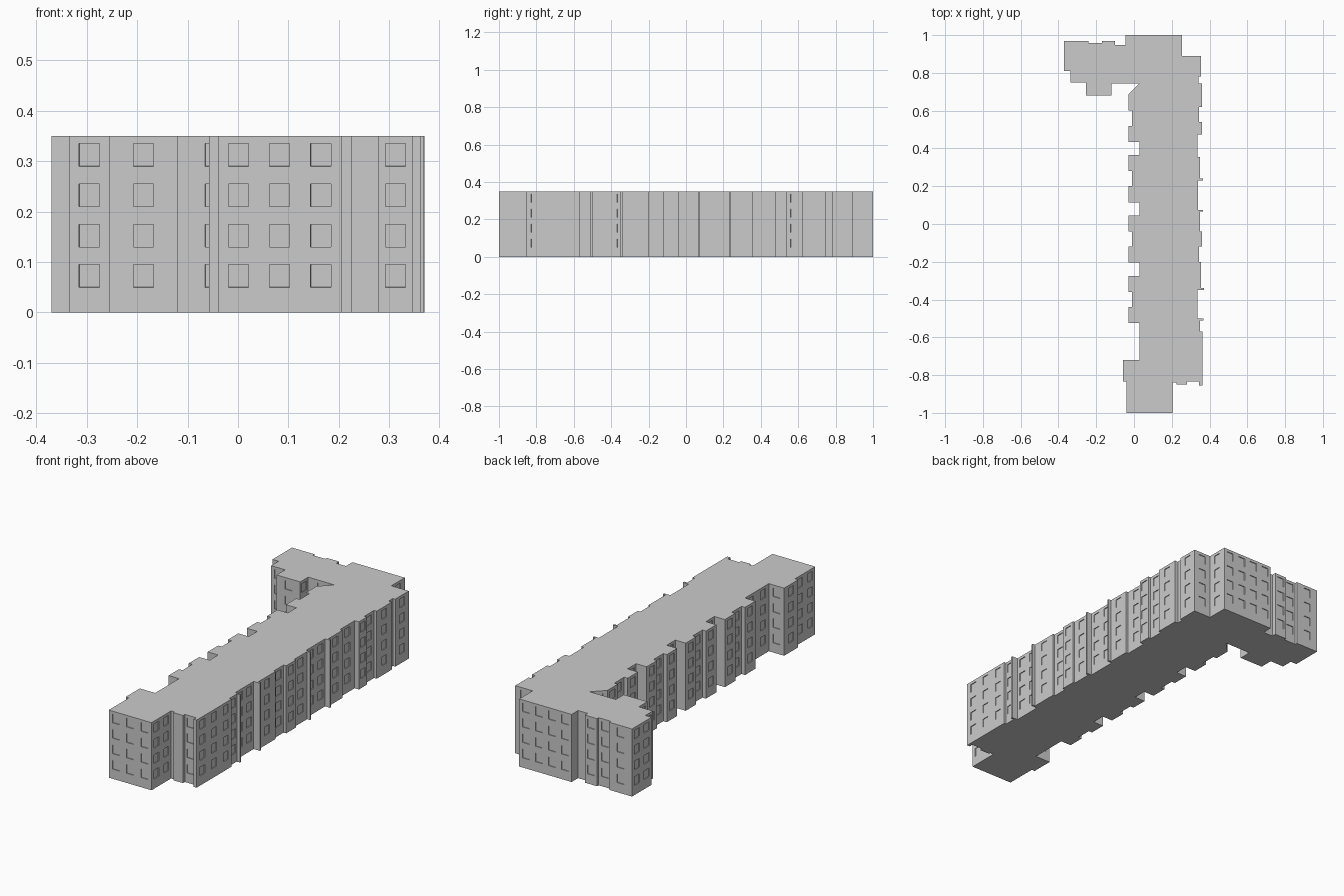
import bpy
import bmesh
from mathutils import Vector

cube = bpy.data.objects.get("Cube")
if cube:
    bpy.data.objects.remove(cube, do_unlink=True)

HEIGHT = 0.35
FLOORS = 4
FLOOR_PITCH = 0.08
SILL = 0.05
WINDOW_HEIGHT = 0.045
WINDOW_WIDTH = 0.04
RECESS = 0.004


def make_material(name, rgb):
    mat = bpy.data.materials.new(name)
    mat.use_nodes = True
    colour = (*rgb, 1.0)
    mat.diffuse_color = colour
    mat.node_tree.nodes["Principled BSDF"].inputs["Base Color"].default_value = colour
    return mat


def stepped_side(start_y, runs):
    """Straight runs along y, each given as (x, end y)."""
    corners, y = [], start_y
    for x, end_y in runs:
        corners += [(x, y), (x, end_y)]
        y = end_y
    return corners


def stepped_end(start_x, runs):
    """Straight runs along x, each given as (y, end x)."""
    return [(x, y) for y, x in stepped_side(start_x, runs)]


def footprint():
    # Front end, with its small returns
    outline = stepped_end(-0.04, [(-1, 0.205), (-0.84, 0.225), (-0.85, 0.28),
                                  (-0.835, 0.345), (-0.855, 0.36)])
    # Long left side: shallow bays and thin fins
    outline += stepped_side(-0.855, [
        (0.362, -0.57), (0.35, -0.51), (0.368, -0.5), (0.335, -0.35),
        (0.37, -0.34), (0.355, -0.2), (0.345, -0.12), (0.36, -0.04),
        (0.35, 0.065), (0.366, 0.075), (0.338, 0.23), (0.366, 0.24),
        (0.35, 0.355), (0.336, 0.475), (0.36, 0.54), (0.345, 0.62),
        (0.36, 0.745), (0.342, 0.78), (0.355, 0.89)])
    # Back end and the side wing
    outline += stepped_end(0.355, [(0.89, 0.255), (1, -0.045), (0.947, -0.1),
                                   (0.97, -0.17), (0.957, -0.24), (0.97, -0.37)])
    outline += stepped_end(-0.37, [(0.81, -0.335), (0.75, -0.255),
                                   (0.68, -0.12), (0.745, 0.03)])
    # Right side: four equal pairs of projecting bays
    for i in range(4):
        top = 0.685 - i * 0.32
        outline += stepped_side(top, [(-0.03, top - 0.085), (-0.01, top - 0.165),
                                      (-0.03, top - 0.25), (0.03, top - 0.32)])
    # The last link runs on to the front block
    outline[-1] = (0.03, -0.72)
    outline += [(-0.058, -0.72), (-0.058, -0.835), (-0.04, -0.835)]
    # Drop repeated corners
    return [p for i, p in enumerate(outline) if p != outline[i - 1]]


def window_columns(length):
    """Split positions along a wall; odd strips hold windows."""
    cuts = [0.0]
    if length > 0.06:
        count = max(1, int(length / 0.075))
        for i in range(count):
            middle = (i + 0.5) * length / count
            cuts += [middle - WINDOW_WIDTH / 2, middle + WINDOW_WIDTH / 2]
    return cuts + [length]


def build_block(material):
    bm = bmesh.new()
    levels = [0.0]
    for i in range(FLOORS):
        sill = SILL + i * FLOOR_PITCH
        levels += [sill, sill + WINDOW_HEIGHT]
    levels.append(HEIGHT)

    # Ring of vertical posts around the outline
    corners = [Vector((x, y, 0)) for x, y in footprint()]
    posts, window_strip = [], []
    for i, a in enumerate(corners):
        b = corners[(i + 1) % len(corners)]
        along = (b - a).normalized()
        for k, distance in enumerate(window_columns((b - a).length)[:-1]):
            foot = a + along * distance
            posts.append([bm.verts.new((foot.x, foot.y, z)) for z in levels])
            window_strip.append(k % 2 == 1)

    # Wall panels between the posts
    windows = []
    for i, left in enumerate(posts):
        right = posts[(i + 1) % len(posts)]
        for row in range(len(levels) - 1):
            face = bm.faces.new((left[row], right[row], right[row + 1], left[row + 1]))
            if window_strip[i] and row % 2 == 1:
                windows.append(face)

    # Flat roof and underside
    bm.faces.new([post[-1] for post in posts])
    bm.faces.new([post[0] for post in reversed(posts)])

    # Shallow window recesses
    bm.normal_update()
    bmesh.ops.inset_individual(bm, faces=windows, thickness=0.0002, depth=-RECESS)

    mesh = bpy.data.meshes.new("apartment_block")
    bm.to_mesh(mesh)
    bm.free()
    mesh.materials.append(material)
    block = bpy.data.objects.new("apartment_block", mesh)
    bpy.context.collection.objects.link(block)
    return block


build_block(make_material("plain grey", (0.6, 0.6, 0.6)))
